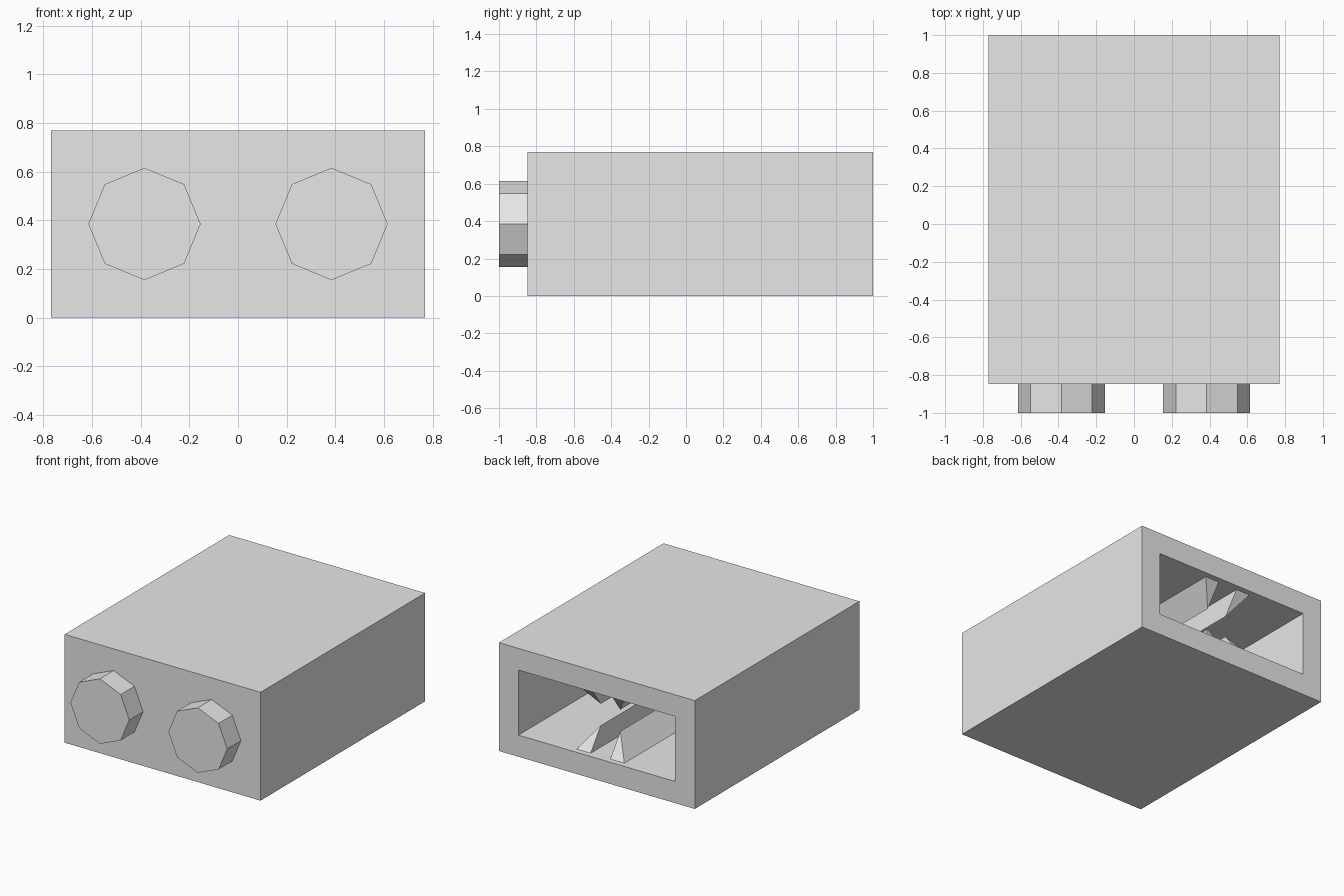
import bpy
import math

if "Cube" in bpy.data.objects:
    bpy.data.objects.remove(bpy.data.objects["Cube"])

U = 2 / 13                      # building unit: the body is 10 x 12 x 5 units
BACK = 1.0
FRONT = BACK - 12 * U
MID_Z = 2.5 * U

grey = bpy.data.materials.new("plain_grey")
grey.use_nodes = True
grey.diffuse_color = (0.8, 0.8, 0.8, 1)
grey.node_tree.nodes["Principled BSDF"].inputs["Base Color"].default_value = (0.8, 0.8, 0.8, 1)


def make(name, verts, faces):
    mesh = bpy.data.meshes.new(name)
    mesh.from_pydata(verts, [], faces)
    mesh.materials.append(grey)
    obj = bpy.data.objects.new(name, mesh)
    bpy.context.collection.objects.link(obj)
    return obj


def rect(half_w, half_h, y):
    return [(sx * half_w, y, MID_Z + sz * half_h)
            for sx, sz in ((-1, -1), (1, -1), (1, 1), (-1, 1))]


# Hollow casing: outer shell, rim around the rear opening, inner pocket
rings = [rect(5 * U, 2.5 * U, FRONT), rect(5 * U, 2.5 * U, BACK),
         rect(4 * U, 1.5 * U, BACK), rect(4 * U, 1.5 * U, FRONT + U)]
faces = [(0, 1, 2, 3), (15, 14, 13, 12)]
for r in range(3):
    for i in range(4):
        j = (i + 1) % 4
        faces.append((r * 4 + j, r * 4 + i, r * 4 + 4 + i, r * 4 + 4 + j))
make("casing", [v for ring in rings for v in ring], faces)

# Eight-sided knobs on the front
for side, label in ((-1, "right"), (1, "left")):
    bpy.ops.mesh.primitive_cylinder_add(
        vertices=8, radius=1.5 * U, depth=U,
        location=(side * 2.5 * U, FRONT - U / 2, MID_Z),
        rotation=(math.radians(90), 0, 0))
    knob = bpy.context.object
    knob.name = label + "_knob"
    knob.data.materials.append(grey)

# Guide rails: upright inner side, sloped outer side, chamfered mouth
for sx, side in ((-1, "right"), (1, "left")):
    for sz, level in ((-1, "lower"), (1, "upper")):
        verts = []
        for base_y, ridge_y in ((BACK - 0.04, BACK - U), (FRONT + U, FRONT + U)):
            for x, h, y in ((0.5, 0, base_y), (1.22, 0, base_y), (0.5, 1, ridge_y)):
                verts.append((sx * x * U, y, MID_Z + sz * (1.5 - h) * U))
        faces = [(0, 1, 2), (5, 4, 3), (0, 3, 4, 1), (1, 4, 5, 2), (2, 5, 3, 0)]
        if sx * sz > 0:
            faces = [f[::-1] for f in faces]
        make(f"{side}_{level}_rail", verts, faces)
